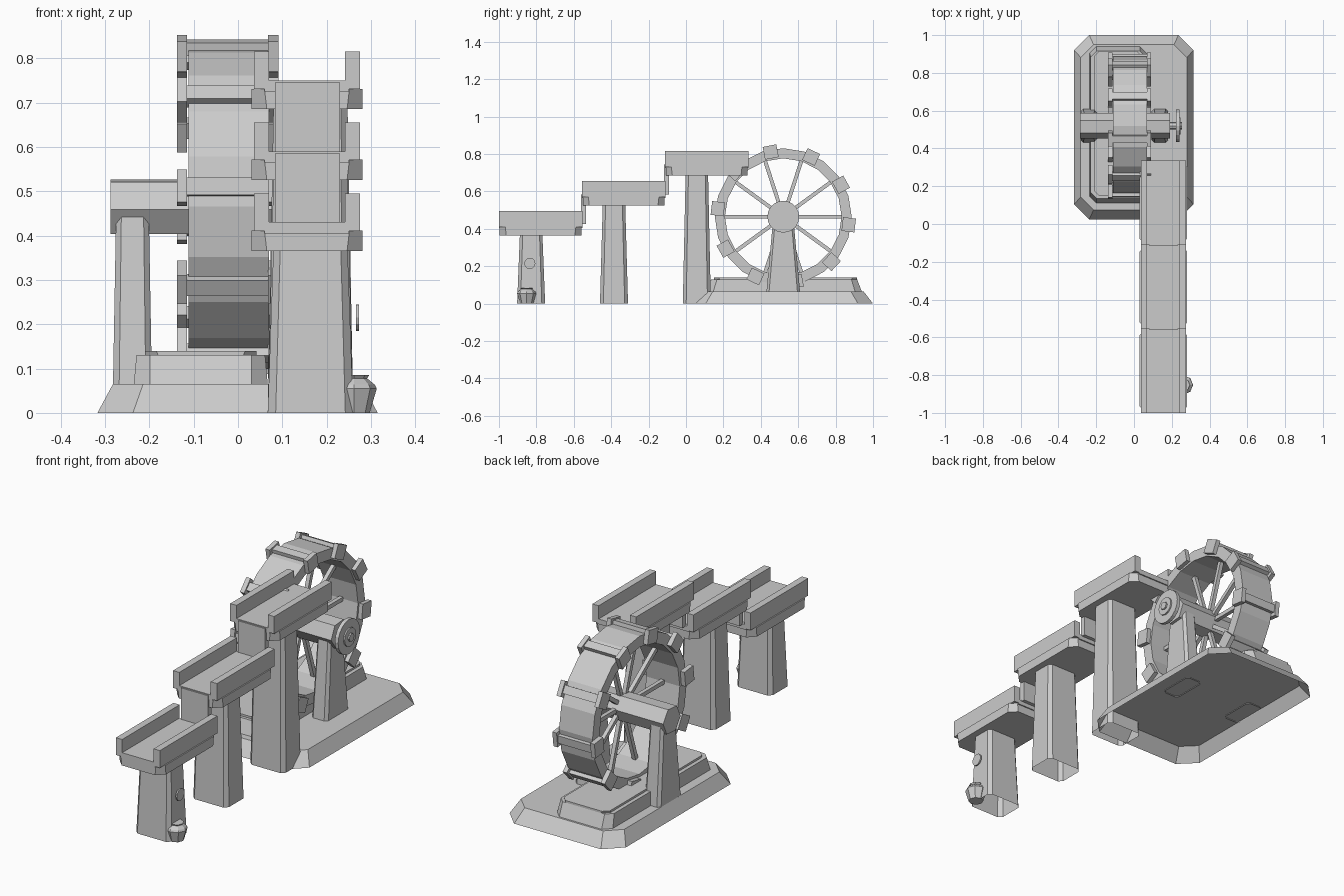
import bpy, bmesh, math
from mathutils import Vector, Matrix

if "Cube" in bpy.data.objects:
    bpy.data.objects.remove(bpy.data.objects["Cube"], do_unlink=True)

grey = bpy.data.materials.new("plain_grey")
grey.use_nodes = True
TONE = (0.6, 0.6, 0.6, 1)
grey.diffuse_color = TONE
grey.node_tree.nodes["Principled BSDF"].inputs["Base Color"].default_value = TONE


def finish(bm, name):
    bmesh.ops.recalc_face_normals(bm, faces=bm.faces)
    mesh = bpy.data.meshes.new(name)
    bm.to_mesh(mesh)
    bm.free()
    mesh.materials.append(grey)
    obj = bpy.data.objects.new(name, mesh)
    bpy.context.collection.objects.link(obj)
    return obj


def add_box(bm, x, y, z, matrix=Matrix()):
    """Box from (min, max) ranges, optionally transformed."""
    size = [r[1] - r[0] for r in (x, y, z)]
    mid = Vector([sum(r) / 2 for r in (x, y, z)])
    bmesh.ops.create_cube(bm, size=1, matrix=matrix @ Matrix.Translation(mid) @ Matrix.Diagonal((*size, 1)))


def loft(bm, rings, bottom=True):
    """Skin a list of point rings, cap the last and optionally the first."""
    rows = [[bm.verts.new(p) for p in ring] for ring in rings]
    n = len(rows[0])
    for a, b in zip(rows, rows[1:]):
        for i in range(n):
            bm.faces.new((a[i], a[(i + 1) % n], b[(i + 1) % n], b[i]))
    if bottom:
        bm.faces.new(rows[0])
    bm.faces.new(rows[-1])


def cut_rect(x, y, z, c):
    """Rectangle with cut corners at height z."""
    (a, b), (d, e) = x, y
    return [(a + c, d, z), (b - c, d, z), (b, d + c, z), (b, e - c, z),
            (b - c, e, z), (a + c, e, z), (a, e - c, z), (a, d + c, z)]


def block(name, x, y, z, c, inset=(0, 0), bottom=False):
    """Cut-corner block that narrows by inset towards the top."""
    bm = bmesh.new()
    i, j = inset
    loft(bm, [cut_rect(x, y, z[0], c),
              cut_rect((x[0] + i, x[1] - i), (y[0] + j, y[1] - j), z[1], c * 0.85)], bottom)
    return finish(bm, name)


def add_rod(bm, x0, x1, r, y, z, sides, turn=0):
    """Prism along the x axis."""
    angles = [math.radians(turn) + math.tau * k / sides for k in range(sides)]
    loft(bm, [[(x, y + r * math.cos(t), z + r * math.sin(t)) for t in angles] for x in (x0, x1)])


# Stepped base, hollow underneath
block("base_plinth", (-0.317, 0.315), (0.025, 1.0), (0, 0.065), 0.08, (0.035, 0.05))
block("wheel_bed", (-0.235, 0.067), (0.11, 0.94), (0.065, 0.13), 0.036, (0.006, 0.025))
block("wheel_bed_cap", (-0.21, 0.042), (0.15, 0.915), (0.13, 0.14), 0.03)

# Axle and its supports
HUB_Y, HUB_Z = 0.52, 0.465
for name, mid in (("left_axle_post", 0.137), ("right_axle_post", -0.238)):
    block(name, (mid - 0.044, mid + 0.044), (HUB_Y - 0.09, HUB_Y + 0.09), (0.06, 0.445), 0.014, (0.007, 0.035))
bm = bmesh.new()
add_rod(bm, -0.287, 0.19, 0.068, HUB_Y, HUB_Z, 6, 5)
add_rod(bm, 0.19, 0.225, 0.02, HUB_Y, HUB_Z, 8)
finish(bm, "axle")
bm = bmesh.new()
add_rod(bm, 0.222, 0.24, 0.085, HUB_Y, HUB_Z, 20)
add_rod(bm, 0.24, 0.247, 0.045, HUB_Y, HUB_Z, 12)
add_rod(bm, 0.247, 0.255, 0.02, HUB_Y, HUB_Z, 8)
finish(bm, "axle_disc")

# Wheel rim: a thick open tube
WHEEL_X = (-0.112, 0.07)
bm = bmesh.new()
rows = []
for k in range(20):
    t = math.tau * k / 20
    rows.append([bm.verts.new((x, HUB_Y + r * math.cos(t), HUB_Z + r * math.sin(t)))
                 for x, r in ((WHEEL_X[0], 0.366), (WHEEL_X[1], 0.366), (WHEEL_X[1], 0.312), (WHEEL_X[0], 0.312))])
for k in range(20):
    a, b = rows[k], rows[(k + 1) % 20]
    for i in range(4):
        bm.faces.new((a[i], a[(i + 1) % 4], b[(i + 1) % 4], b[i]))
finish(bm, "wheel_rim")

# Spokes and paddles repeat ten times around the hub
spokes, paddles = bmesh.new(), bmesh.new()
for k in range(10):
    hub = Matrix.Translation((0, HUB_Y, HUB_Z))
    spoke_turn = hub @ Matrix.Rotation(math.radians(36 * k), 4, "X")
    add_box(spokes, (-0.03, -0.01), (0.03, 0.32), (-0.01, 0.01), spoke_turn)
    turn = hub @ Matrix.Rotation(math.radians(36 * k - 7), 4, "X")
    add_box(paddles, (-0.118, 0.075), (0.35, 0.38), (-0.02, 0.02), turn)
    for x in ((-0.138, -0.115), (0.068, 0.091)):
        add_box(paddles, x, (0.318, 0.387), (-0.037, 0.037), turn)
finish(spokes, "wheel_spokes")
finish(paddles, "wheel_paddles")

# Three stepped channels on hollow tapered posts
for name, front, post_y, low in (("lower", -1.0, -0.828, 0.365), ("middle", -0.556, -0.385, 0.525), ("upper", -0.112, 0.058, 0.685)):
    back = front + 0.447
    block(name + "_post", (0.067, 0.26), (post_y - 0.075, post_y + 0.075), (0, low + 0.01), 0.018, (0.013, 0.015))
    block(name + "_channel_bed", (0.03, 0.281), (front + 0.004, back - 0.006), (low, low + 0.046), 0.035, bottom=True)
    bm = bmesh.new()
    add_box(bm, (0.06, 0.25), (front, back), (low + 0.04, low + 0.065))
    for x in ((0.036, 0.07), (0.241, 0.275)):
        add_box(bm, x, (front, back), (low + 0.045, low + 0.13))
    finish(bm, name + "_channel")
    if name != "upper":
        bm = bmesh.new()
        add_box(bm, (0.083, 0.23), (back - 0.008, back + 0.018), (low + 0.06, low + 0.22))
        finish(bm, name + "_drop_board")

# Small round knob and a pot beside the lower post
bm = bmesh.new()
add_rod(bm, 0.266, 0.273, 0.03, -0.835, 0.215, 12)
finish(bm, "post_knob")
bm = bmesh.new()
loft(bm, [[(0.262 + r * math.cos(math.tau * k / 8), -0.852 + r * math.sin(math.tau * k / 8), z) for k in range(8)]
          for r, z in ((0.035, 0), (0.051, 0.055), (0.046, 0.064), (0.029, 0.078), (0.034, 0.085))])
finish(bm, "pot")
